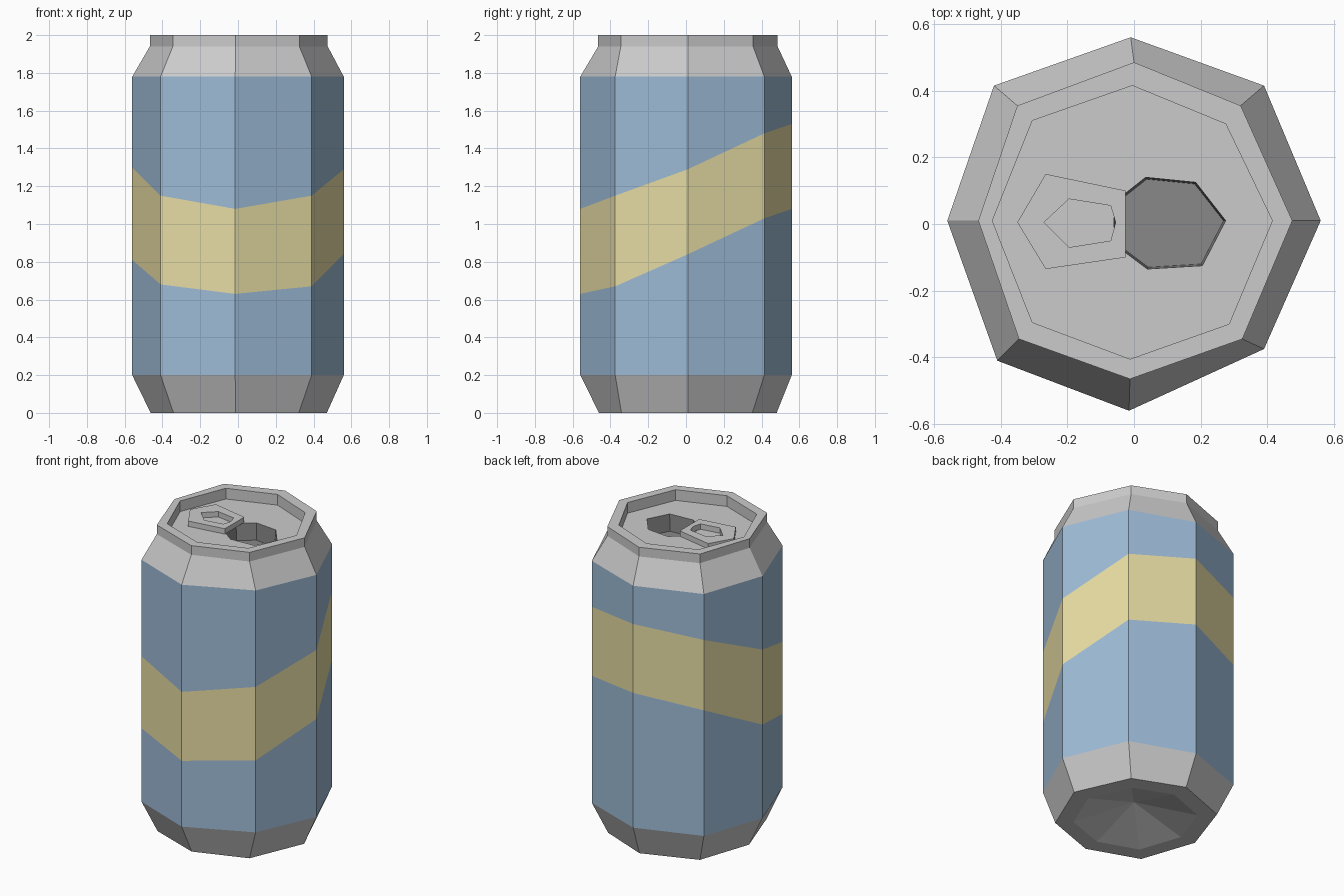
import bpy
import bmesh

if "Cube" in bpy.data.objects:
    bpy.data.objects.remove(bpy.data.objects["Cube"])

# Eight-sided outlines, counter-clockwise from +x
BODY = [(.56, .01), (.39, .415), (-.01, .56), (-.42, .415),
        (-.56, .01), (-.41, -.41), (-.015, -.56), (.39, -.375)]
RIM = [(.475, .01), (.32, .355), (0, .485), (-.35, .355),
       (-.467, .01), (-.345, -.345), (-.012, -.465), (.325, -.345)]
INNER = [(.415, .01), (.275, .30), (-.005, .415), (-.305, .31),
         (-.425, .01), (-.305, -.295), (-.012, -.405), (.285, -.30)]
OPENING = [(.275, .01), (.185, .125), (.035, .14), (-.06, .065),
           (-.06, -.06), (.04, -.135), (.205, -.125)]
TAB = [(-.025, .10), (-.265, .15), (-.35, .005), (-.265, -.135), (-.025, -.10)]
TAB_HOLE = [(-.055, .005), (-.07, .055), (-.195, .075),
            (-.27, .005), (-.195, -.07), (-.07, -.05)]
# Slanted stripe heights at each body corner
STRIPE_LOW = [.84, 1.03, 1.08, 1.02, .81, .68, .63, .67]
STRIPE_HIGH = [1.29, 1.48, 1.53, 1.48, 1.30, 1.15, 1.08, 1.15]
LID_Z = 1.93


def material(name, color):
    m = bpy.data.materials.new(name)
    m.diffuse_color = (*color, 1)
    m.use_nodes = True
    m.node_tree.nodes["Principled BSDF"].inputs["Base Color"].default_value = m.diffuse_color
    return m


def ring(outline, z, scale=1.0, center=(0, 0)):
    heights = z if isinstance(z, list) else [z] * len(outline)
    cx, cy = center
    return [(cx + (x - cx) * scale, cy + (y - cy) * scale, h)
            for (x, y), h in zip(outline, heights)]


def finish(name, bm, materials=()):
    mesh = bpy.data.meshes.new(name)
    bm.to_mesh(mesh)
    bm.free()
    for m in materials:
        mesh.materials.append(m)
    obj = bpy.data.objects.new(name, mesh)
    bpy.context.collection.objects.link(obj)
    return obj


def loft(name, rings, materials=(), slots=None, cap=False):
    bm = bmesh.new()
    loops = [[bm.verts.new(p) for p in r] for r in rings]
    n = len(loops[0])
    for k, (a, b) in enumerate(zip(loops, loops[1:])):
        for i in range(n):
            j = (i + 1) % n
            face = bm.faces.new((a[i], a[j], b[j], b[i]))
            face.material_index = slots[k] if slots else 0
    if cap:
        bm.faces.new(loops[-1])
    bmesh.ops.remove_doubles(bm, verts=bm.verts, dist=1e-5)
    return finish(name, bm, materials)


def pierced_plate(name, outer, hole, z):
    bm = bmesh.new()
    for outline in (outer, hole):
        vs = [bm.verts.new(p) for p in ring(outline, z)]
        for a, b in zip(vs, vs[1:] + vs[:1]):
            bm.edges.new((a, b))
    bmesh.ops.triangle_fill(bm, use_beauty=True, edges=bm.edges[:], normal=(0, 0, 1))
    for f in bm.faces:
        f.normal_update()
        if f.normal.z < 0:
            f.normal_flip()
    return finish(name, bm)


blue = material("blue_paint", (.34, .50, .68))
yellow = material("yellow_paint", (.80, .72, .37))
dark = material("dark_inside", (.25, .25, .25))

# Tapered base with a concave underside
loft("base", [ring(RIM, .11, 0), ring(RIM, 0, .76), ring(RIM, 0, .99), ring(BODY, .2)])

# Painted sleeve with the slanted stripe
loft("sleeve", [ring(BODY, .2), ring(BODY, STRIPE_LOW), ring(BODY, STRIPE_HIGH),
                ring(BODY, 1.78)], (blue, yellow), slots=[0, 1, 0])

# Shoulder, rim and the wall down to the lid
loft("shoulder_and_rim", [ring(BODY, 1.78), ring(RIM, 1.94), ring(RIM, 2),
                          ring(INNER, 2), ring(INNER, LID_Z)])

# Lid with the drinking opening
pierced_plate("lid", INNER, OPENING, LID_Z)
loft("opening_well", [ring(OPENING, LID_Z), ring(OPENING, LID_Z - .11, .96, (.11, 0))],
     (dark,), cap=True)

# Pull tab resting on the lid
tab = pierced_plate("pull_tab", TAB, TAB_HOLE, LID_Z + .037)
solid = tab.modifiers.new("thickness", 'SOLIDIFY')
solid.thickness = .035
solid.offset = -1
